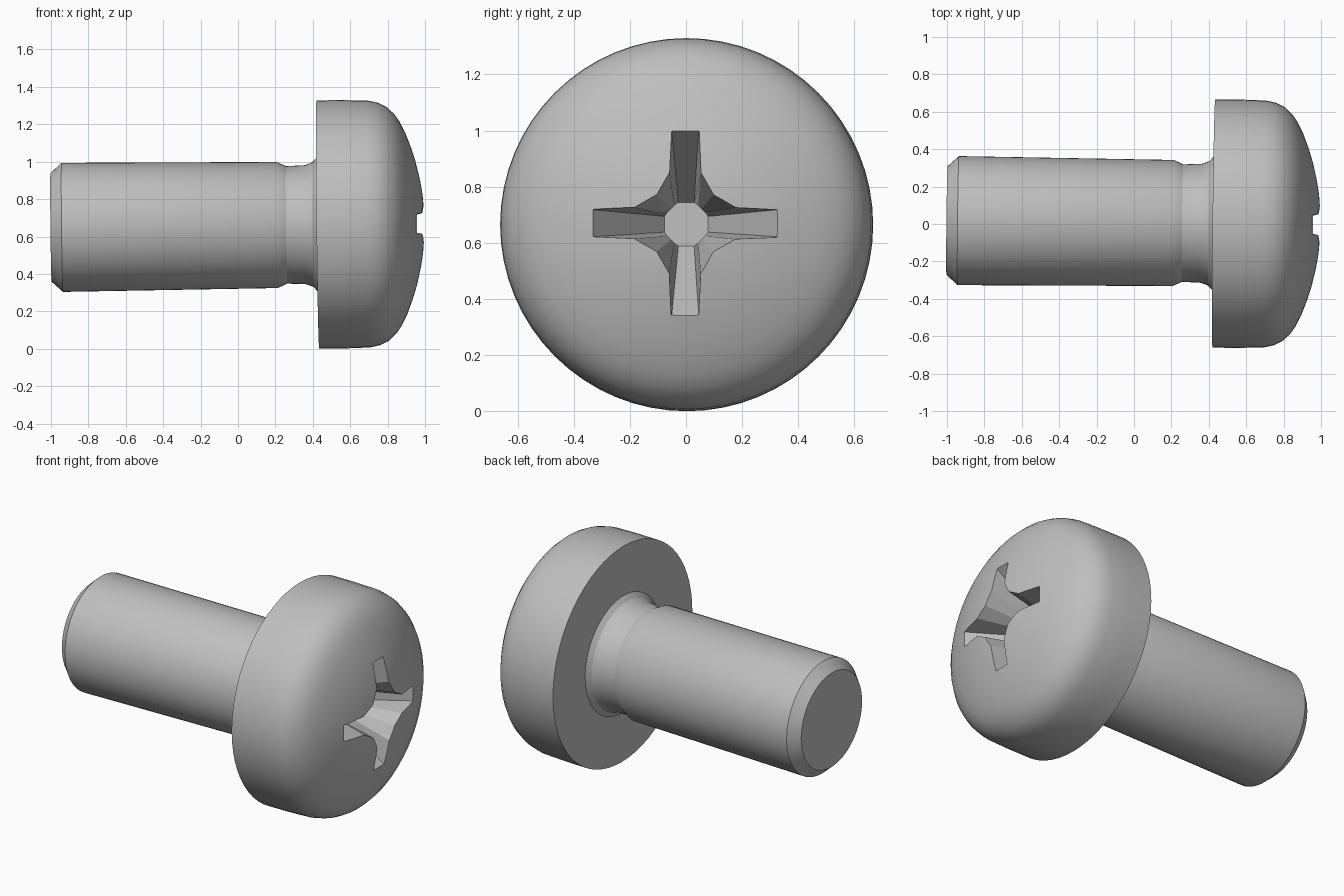
import bpy, bmesh, math
from mathutils import Matrix, Vector

if "Cube" in bpy.data.objects:
    bpy.data.objects.remove(bpy.data.objects["Cube"])

steel = bpy.data.materials.new("steel_grey")
steel.diffuse_color = (0.52, 0.52, 0.52, 1)
steel.use_nodes = True
steel.node_tree.nodes["Principled BSDF"].inputs["Base Color"].default_value = steel.diffuse_color


def finish(bm, name):
    bmesh.ops.recalc_face_normals(bm, faces=bm.faces)
    mesh = bpy.data.meshes.new(name)
    bm.to_mesh(mesh)
    bm.free()
    mesh.materials.append(steel)
    obj = bpy.data.objects.new(name, mesh)
    bpy.context.collection.objects.link(obj)
    return obj


def skin(bm, loops):
    """Bridge equal-length rings of points and cap both ends."""
    rings = [[bm.verts.new(p) for p in loop] for loop in loops]
    n = len(rings[0])
    for a, b in zip(rings, rings[1:]):
        for i in range(n):
            j = (i + 1) % n
            bm.faces.new((a[i], a[j], b[j], b[i]))
    bm.faces.new(rings[0])
    bm.faces.new(rings[-1])


# Lathe profile (x, radius): chamfered shank, neck, fillet, domed head
profile = [(-1.0, 0.29), (-0.94, 0.345), (0.21, 0.337), (0.26, 0.314),
           (0.36, 0.318), (0.40, 0.333), (0.425, 0.36),
           (0.427, 0.664), (0.56, 0.664), (0.70, 0.660), (0.755, 0.648),
           (0.80, 0.625), (0.84, 0.588), (0.87, 0.545), (0.90, 0.485),
           (0.93, 0.405), (0.955, 0.325), (0.975, 0.24), (0.99, 0.155),
           (1.0, 0.05)]
SIDES = 64
bm = bmesh.new()
skin(bm, [[(x, r * math.cos(2 * math.pi * i / SIDES), r * math.sin(2 * math.pi * i / SIDES))
           for i in range(SIDES)] for x, r in profile])
screw = finish(bm, "screw_body")


def cross_loop(x, quarter):
    """Repeat one quarter of the cross outline around the axis."""
    pts = []
    for k in range(4):
        c, s = math.cos(k * math.pi / 2), math.sin(k * math.pi / 2)
        pts += [(x, c * u - s * v, s * u + c * v) for u, v in quarter]
    return pts


# Tapered cross recess cutter, from its floor up past the dome
floor = [(0.078, -0.028), (0.078, 0.028), (0.068, 0.042), (0.055, 0.055), (0.042, 0.068)]
mouth = [(0.378, -0.052), (0.378, 0.052), (0.19, 0.058), (0.105, 0.105), (0.058, 0.19)]
bm = bmesh.new()
skin(bm, [cross_loop(0.62, floor), cross_loop(1.02, mouth)])
cutter = finish(bm, "cross_recess_cutter")
cutter.hide_render = True

# Cut the recess
cut = screw.modifiers.new("cross_recess", 'BOOLEAN')
cut.operation = 'DIFFERENCE'
cut.solver = 'EXACT'
cut.object = cutter
bpy.context.view_layer.objects.active = screw
screw.select_set(True)
cutter.select_set(False)
bpy.ops.object.modifier_apply(modifier=cut.name)
bpy.data.objects.remove(cutter)
bpy.ops.object.shade_smooth_by_angle(angle=math.radians(25))

# Lay the axis along x with its slight tilt, pivoting at the head
tilt = Vector((1, 0, 0)).rotation_difference(Vector((1, -0.011, 0.011))).to_matrix().to_4x4()
screw.data.transform(Matrix.Translation((0.7, 0, 0.667)) @ tilt @ Matrix.Translation((-0.7, 0, 0)))
